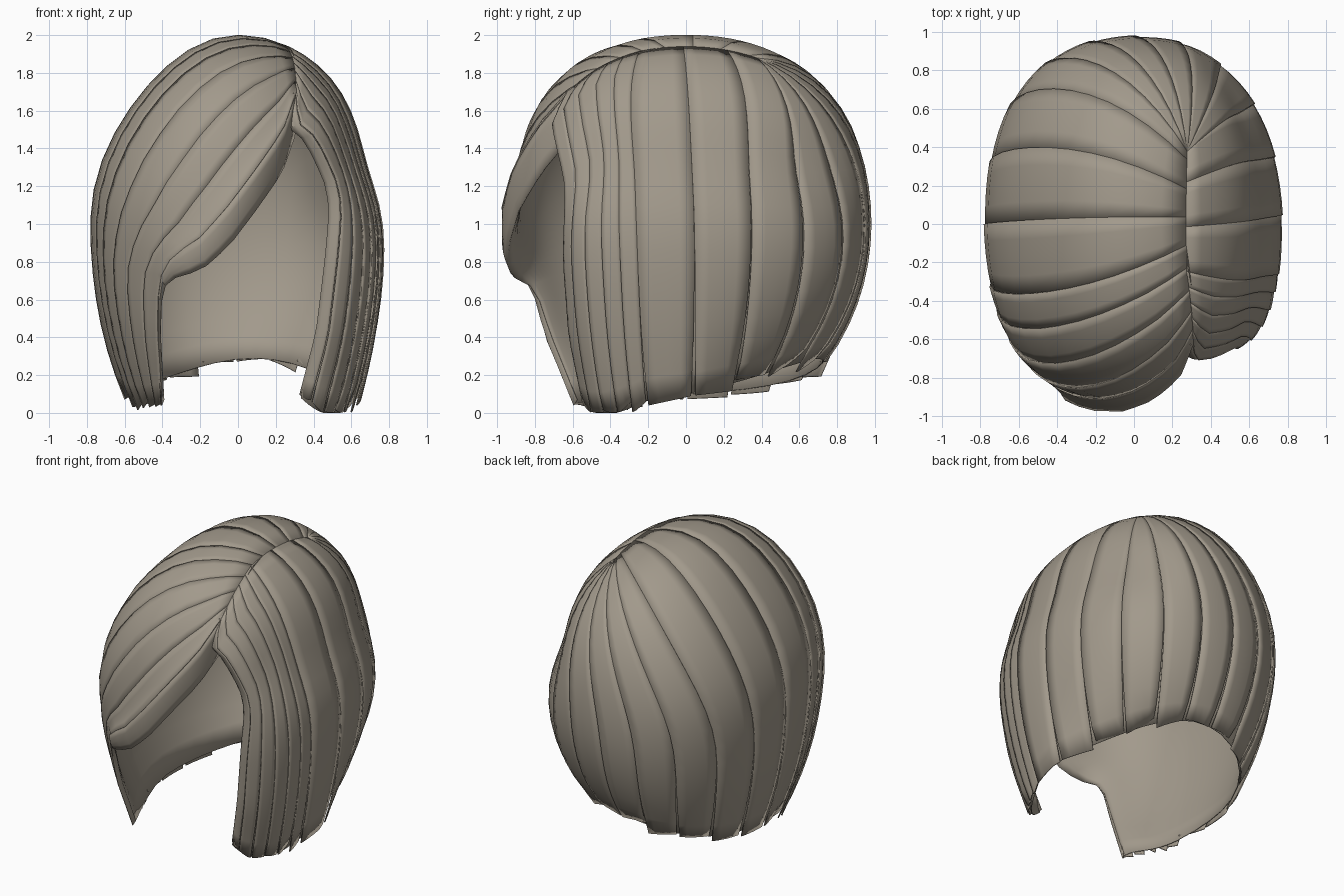
import bpy, bmesh, math, random
from mathutils import Vector

if "Cube" in bpy.data.objects:
    bpy.data.objects.remove(bpy.data.objects["Cube"])
random.seed(4)

SIZE = Vector((0.78, 0.98, 1.0))   # half extents of the head-shaped hull
UP, DOWN = 11, 7                   # steps above and below the widest ring
N = UP + DOWN

hair = bpy.data.materials.new("taupe hair")
hair.use_nodes = True
COLOUR = (0.36, 0.32, 0.26, 1)
hair.diffuse_color = COLOUR
hair.node_tree.nodes["Principled BSDF"].inputs["Base Color"].default_value = COLOUR

# Front edges of the hair: the swept fringe and the opposite side
FRINGE = [(.31, -.63, 1.7), (.24, -.8, 1.5), (.1, -.92, 1.3), (-.05, -.98, 1.1), (-.2, -.98, .93),
          (-.35, -.94, .83), (-.42, -.83, .7), (-.43, -.75, .4), (-.41, -.6, .03)]
SIDE = [(.31, -.63, 1.7), (.32, -.71, 1.54), (.42, -.7, 1.46), (.53, -.66, 1.25),
        (.56, -.65, 1.1), (.53, -.65, .8), (.48, -.62, .4), (.39, -.55, .06)]


def clamp(v):
    return max(0.0, min(1.0, v))


def norm(p):
    return Vector((p[0] / SIZE.x, p[1] / SIZE.y, p[2] - 1))


def taper(x, y):
    """How strongly the hull narrows below its widest ring."""
    h = math.hypot(x, y) or 1
    return .41 - .07 * x / h + max(0, y / h) * (.4 + .4 * x / h)


def project(p):
    """Push a normalised point onto the hull."""
    k = 1.0 if p.z > 0 else taper(p.x, p.y)
    q = p / math.sqrt(p.x ** 2 + p.y ** 2 + k * p.z ** 2)
    d = p.normalized()
    xx, yy, zz = d.x ** 2, d.y ** 2, d.z ** 2
    full = 1 + .18 * xx * yy
    if d.z > 0:
        full += .17 * yy * zz - (.19 * xx * zz if d.x < 0 else 0)
    return q * full


def world(p, scale=1.0):
    """Hull point to model space, with a flatter slope beside the parting."""
    dent = 0.07 * clamp((p.x - .4) / .35) * math.exp(-((p.z - .34) / .3) ** 2)
    dent *= clamp((p.y + .75) / .2)
    q = p * (scale - dent)
    return Vector((q.x * SIZE.x, q.y * SIZE.y, max(0.0, q.z + 1)))


def resample(path):
    pts = [norm(p) for p in path]
    lens = [(b - a).length for a, b in zip(pts, pts[1:])]
    out = []
    for i in range(N + 1):
        d, j = sum(lens) * i / N, 0
        while j < len(lens) - 1 and d > lens[j]:
            d -= lens[j]
            j += 1
        out.append(pts[j].lerp(pts[j + 1], min(1, d / lens[j])))
    return out


def regular(deg):
    """A strand from the parting, over the widest ring, down to the hem."""
    a = math.radians(deg)
    s, c = math.sin(a), math.cos(a)
    y = -.05 + .013 * deg if deg < 90 else .37 - .0083 * (deg - 140)
    x, y = .27 / SIZE.x, min(y, .37) / SIZE.y
    start = Vector((x, y, math.sqrt(1 - x * x - y * y)))
    ring = Vector((c, s, 0))
    back = max(0, s)
    hem = .08 + .12 * s + .07 * back ** 3 + .06 * c * back - 1
    pts = [start.slerp(ring, i / UP) for i in range(UP)]
    for i in range(DOWN + 1):
        z = hem * i / DOWN
        pts.append(ring * math.sqrt(1 - taper(c, s) * z * z) + Vector((0, 0, z)))
    for _ in range(5):      # soften the bend at the widest ring
        pts = [pts[0]] + [(p + 2 * q + r) / 4 for p, q, r in zip(pts, pts[1:], pts[2:])] + [pts[-1]]
    return [project(p) for p in pts]


def tucked(path, dx, drop):
    return [(x + dx, y, z - drop * clamp((z - .6) / .4)) for x, y, z in path]


EDGES = {False: (resample(SIDE), resample(FRINGE)),
         True: (resample(tucked(SIDE, -.05, 0)), resample(tucked(FRINGE, 0, .22)))}
FIRST, LAST = -15, 198


def strand(u, inner=False):
    """u: -1 side edge, 0 to 1 around the back, 2 fringe edge."""
    base = regular(FIRST + (LAST - FIRST) * clamp(u))
    w = max(-u, u - 1, 0)
    if w == 0:
        return base
    edge = EDGES[inner][0 if u < 0 else 1]
    mixed = [a.lerp(b, w) for a, b in zip(base, edge)]
    return [project(p).lerp(p, w ** 4) for p in mixed]


def sheet(name, columns, thickness):
    """Loft a thin smooth sheet through columns of points."""
    bm = bmesh.new()
    grid = [[bm.verts.new(p) for p in col] for col in columns]
    for a, b in zip(grid, grid[1:]):
        for i in range(len(a) - 1):
            bm.faces.new((a[i], a[i + 1], b[i + 1], b[i]))
    bmesh.ops.remove_doubles(bm, verts=bm.verts[:], dist=0.0005)
    bmesh.ops.recalc_face_normals(bm, faces=bm.faces[:])
    me = bpy.data.meshes.new(name)
    bm.to_mesh(me)
    bm.free()
    ob = bpy.data.objects.new(name, me)
    bpy.context.collection.objects.link(ob)
    me.materials.append(hair)
    mod = ob.modifiers.new("thickness", "SOLIDIFY")
    mod.thickness, mod.offset = thickness, 0
    bpy.ops.object.select_all(action="DESELECT")
    ob.select_set(True)
    bpy.context.view_layer.objects.active = ob
    bpy.ops.object.shade_smooth_by_angle(angle=math.radians(40))


# Overlapping locks with ragged, slightly parted tips
def lock(name, u0, u1):
    slant, extra = random.uniform(-.025, .025), random.uniform(-.02, .02)
    mid = strand((u0 + u1) / 2)
    cols = []
    for c in range(5):
        t = c / 4
        col = []
        for i, p in enumerate(strand(u0 + (u1 - u0) * t)):
            s = i / N
            q = world(p.lerp(mid[i], .1 * s ** 8), .998 - .01 * t * clamp(s * 2 - .2))
            if i == N:
                q.z = max(0.004, q.z + slant * (t - .5) * 2 + extra)
            col.append(q)
        cols.append(col)
    sheet(name, cols, .008)


for label, start, count in (("side_lock", -1, 5), ("back_lock", 0, 12), ("fringe_lock", 1, 5)):
    for n in range(count):
        lock(f"{label}_{n + 1}", start + n / count, start + (n + 1) / count)


# Smooth lining inside the locks
def lining_column(u):
    return [world(p, .96 + .02 * (i == N)) for i, p in enumerate(strand(u, True))]


sheet("lining", [lining_column(-1 + 3 * c / 60) for c in range(61)], .006)

# Rolled front edges joining the locks to the lining
for name, side in (("side_roll", 0), ("fringe_roll", 1)):
    cols = []
    for c in range(5):
        t = c / 4
        scale = .99 - .03 * t + .01 * math.sin(math.pi * t)
        cols.append([world(a.lerp(b, t), scale)
                     for a, b in zip(EDGES[False][side], EDGES[True][side])])
    sheet(name, cols, .008)
